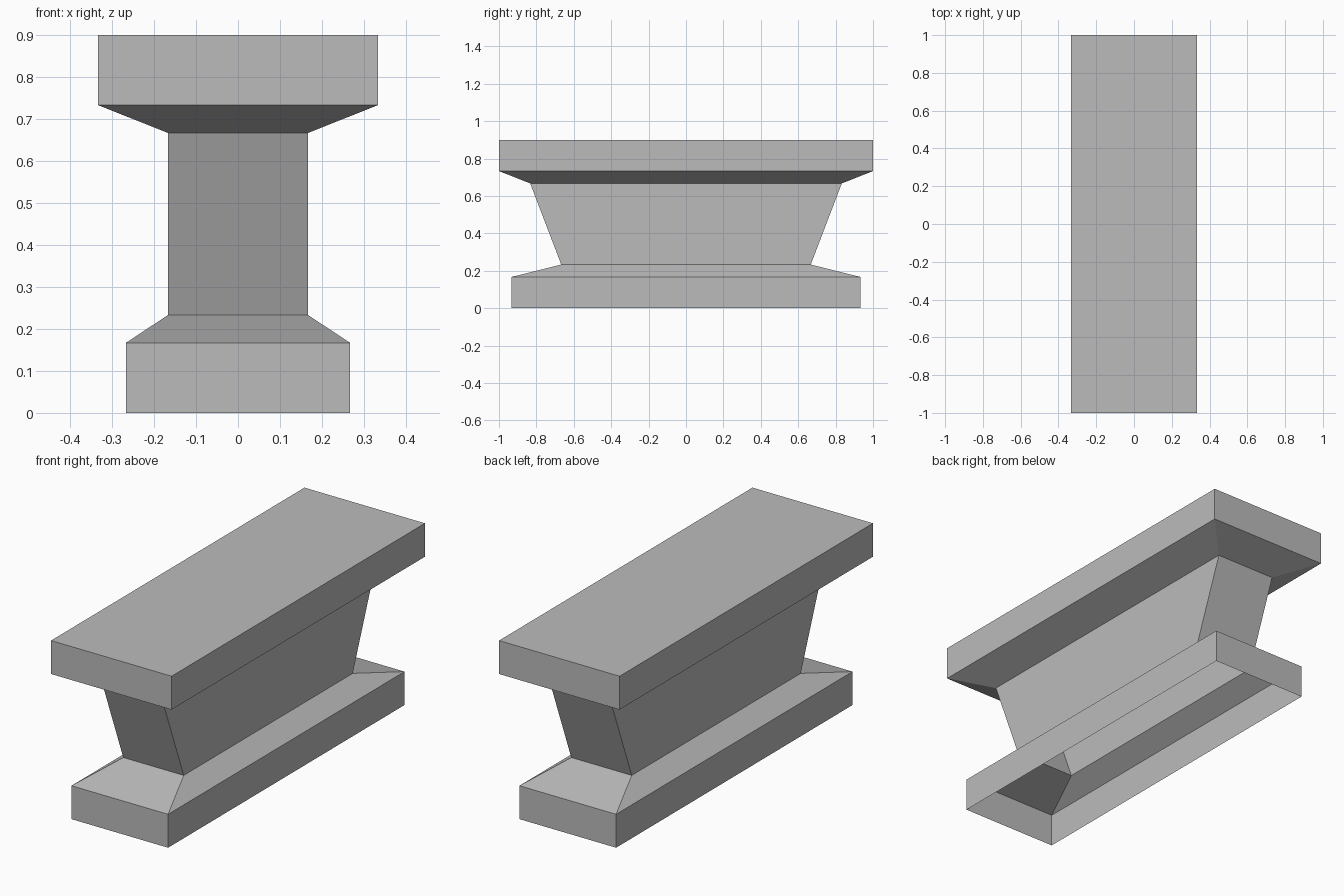
import bpy
import bmesh

# Remove the default object
cube = bpy.data.objects.get("Cube")
if cube:
    bpy.data.objects.remove(cube, do_unlink=True)

# Plain stone grey
stone = bpy.data.materials.new("stone_grey")
stone.use_nodes = True
grey = (0.5, 0.5, 0.5, 1)
stone.diffuse_color = grey
bsdf = next(n for n in stone.node_tree.nodes if n.type == 'BSDF_PRINCIPLED')
bsdf.inputs["Base Color"].default_value = grey
bsdf.inputs["Roughness"].default_value = 0.8


def loft(name, levels, cap_top=False):
    """Join rectangles (half width, half length, height) into an open shell."""
    bm = bmesh.new()
    rings = [[bm.verts.new((sx * w, sy * l, z))
              for sx, sy in ((-1, -1), (1, -1), (1, 1), (-1, 1))]
             for w, l, z in levels]
    for low, high in zip(rings, rings[1:]):
        for i in range(4):
            j = (i + 1) % 4
            bm.faces.new((low[i], low[j], high[j], high[i]))
    if cap_top:
        bm.faces.new(rings[-1])
    mesh = bpy.data.meshes.new(name)
    bm.to_mesh(mesh)
    bm.free()
    mesh.materials.append(stone)
    obj = bpy.data.objects.new(name, mesh)
    bpy.context.collection.objects.link(obj)
    return obj


# Rectangles where the parts meet
foot = (0.267, 0.933, 0)
foot_rim = (0.267, 0.933, 0.167)
stem_bottom = (0.167, 0.667, 0.233)
stem_top = (0.167, 0.833, 0.667)
slab_rim = (0.333, 1, 0.733)
slab_top = (0.333, 1, 0.9)

# Hollow plinth, open underneath, with sloped shoulders
loft("plinth", [foot, foot_rim, stem_bottom])
# Stem whose ends flare outward
loft("stem", [stem_bottom, stem_top])
# Closed slab with a sloped underside
loft("top_slab", [stem_top, slab_rim, slab_top], cap_top=True)
